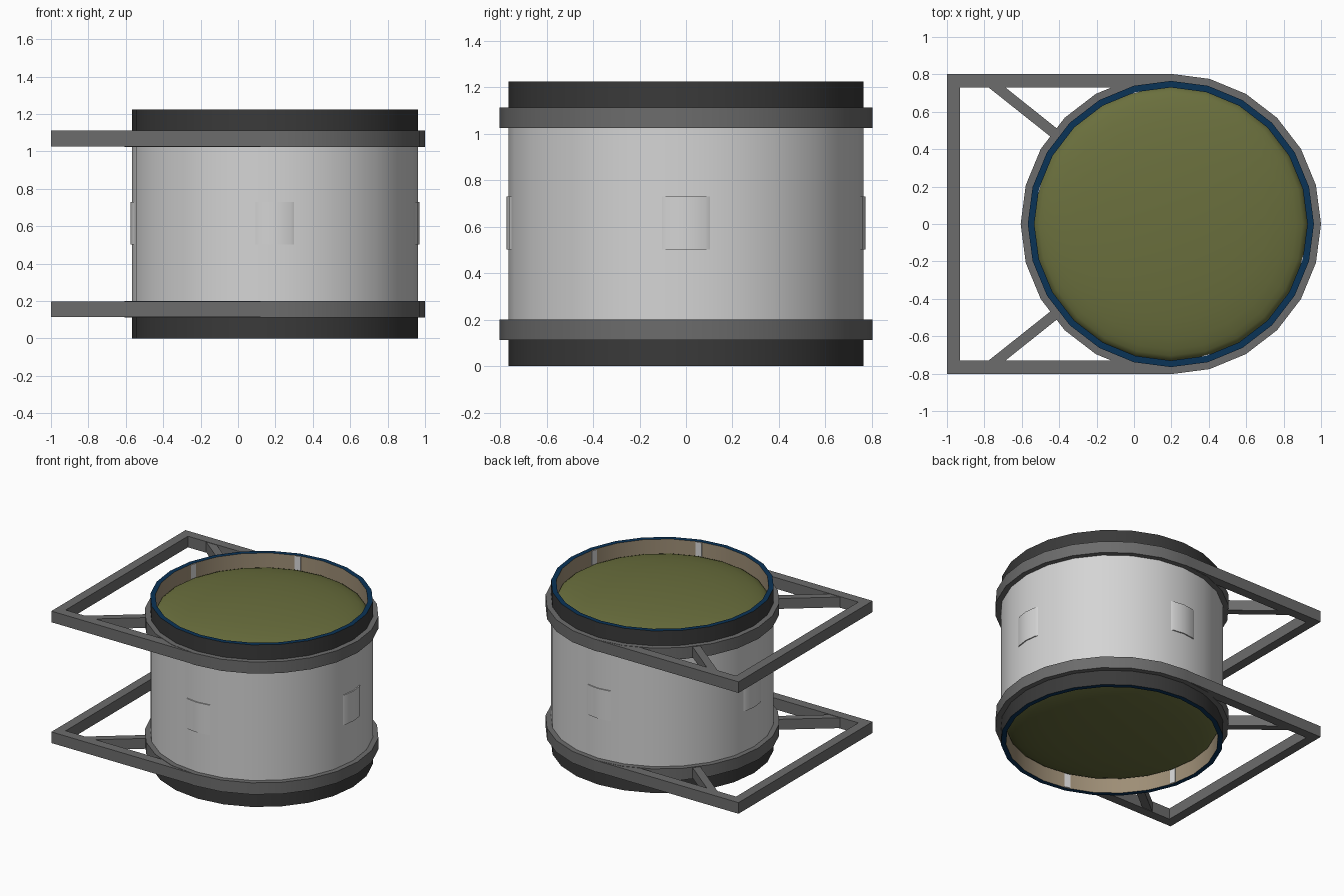
import bpy, bmesh, math
from mathutils import Vector

if "Cube" in bpy.data.objects:
    bpy.data.objects.remove(bpy.data.objects["Cube"])

CX, H, N = 0.197, 1.225, 24
R, RI, RR = 0.765, 0.73, 0.803


def mat(name, c):
    m = bpy.data.materials.new(name)
    m.diffuse_color = (*c, 1)
    m.use_nodes = True
    m.node_tree.nodes["Principled BSDF"].inputs["Base Color"].default_value = m.diffuse_color
    return m


SHELL = mat("light_grey", (0.66, 0.66, 0.66))
DARK = mat("charcoal", (0.042, 0.042, 0.042))
FRAME = mat("mid_grey", (0.15, 0.15, 0.15))
NAVY = mat("navy", (0.003, 0.033, 0.095))
OLIVE = mat("olive", (0.145, 0.16, 0.047))
TAN = mat("tan", (0.34, 0.27, 0.18))


def finish(name, bm, mats, smooth=True):
    me = bpy.data.meshes.new(name)
    bm.to_mesh(me)
    bm.free()
    ob = bpy.data.objects.new(name, me)
    bpy.context.collection.objects.link(ob)
    for m in mats:
        me.materials.append(m)
    if smooth:
        bpy.ops.object.select_all(action='DESELECT')
        ob.select_set(True)
        bpy.context.view_layer.objects.active = ob
        bpy.ops.object.shade_smooth_by_angle(angle=math.radians(35))
    return ob


def revolve(name, profile, mats, slots=None, closed=True):
    """Lathe an (r, z) profile about the drum axis; one material slot per profile edge."""
    bm = bmesh.new()
    rings = []
    for r, z in profile:
        if r == 0:
            rings.append([bm.verts.new((CX, 0, z))] * N)
        else:
            rings.append([bm.verts.new((CX + r * math.cos(2 * math.pi * i / N),
                                        r * math.sin(2 * math.pi * i / N), z)) for i in range(N)])
    n = len(profile)
    for k in range(n if closed else n - 1):
        a, b = rings[k], rings[(k + 1) % n]
        for i in range(N):
            j = (i + 1) % N
            vs = list(dict.fromkeys((a[i], a[j], b[j], b[i])))
            f = bm.faces.new(vs)
            f.material_index = slots[k] if slots else 0
    if closed:
        bmesh.ops.recalc_face_normals(bm, faces=bm.faces)
    return finish(name, bm, mats)


def prism(name, pts, z0, z1, material, smooth=False):
    """Extrude a plan outline between two heights."""
    bm = bmesh.new()
    f = bm.faces.new([bm.verts.new((x, y, z0)) for x, y in pts])
    top = bmesh.ops.extrude_face_region(bm, geom=[f])["geom"]
    bmesh.ops.translate(bm, vec=(0, 0, z1 - z0),
                        verts=[v for v in top if isinstance(v, bmesh.types.BMVert)])
    bmesh.ops.recalc_face_normals(bm, faces=bm.faces)
    return finish(name, bm, [material], smooth)


def radial(a):
    """Outward and sideways directions at an angle round the drum."""
    return Vector((math.cos(a), math.sin(a))), Vector((-math.sin(a), math.cos(a)))


# Drum shell: charcoal ends, light middle, navy rims, tan lining
revolve("drum_shell",
        [(RI, 0), (R, 0), (R, 0.115), (R, H - 0.115), (R, H), (RI, H)],
        [SHELL, DARK, NAVY, TAN], [2, 1, 0, 1, 2, 3])

for end in ("lower", "upper"):
    up = end == "upper"

    def flip(z):
        return z if up else H - z

    # Domed recessed cap
    steps = [1, 0.99, 0.965, 0.92, 0.84, 0.7, 0.5, 0.25, 0]
    prof = [(RI * t, flip(1.10 + 0.105 * math.sqrt(1 - t * t))) for t in steps]
    if not up:
        prof.reverse()
    revolve(end + "_cap", prof, [OLIVE], closed=False)

    # Clamp ring and support frame
    z0, z1 = sorted((flip(1.025), flip(1.113)))
    revolve(end + "_clamp_ring", [(R - 0.02, z0), (RR, z0), (RR, z1), (R - 0.02, z1)], [FRAME])
    z0, z1 = z0 + 0.002, z1 - 0.002
    prism(end + "_frame_back_bar",
          [(-1, -0.801), (-0.93, -0.801), (-0.93, 0.801), (-1, 0.801)], z0, z1, FRAME)
    for side, s in (("left", 1), ("right", -1)):
        prism(f"{end}_{side}_frame_arm",
              [(-0.95, s * 0.73), (0.1, s * 0.73), (CX, s * 0.78), (CX, s * 0.801),
               (-0.95, s * 0.801)], z0, z1, FRAME)
        prism(f"{end}_{side}_frame_brace",
              [(-0.79, s * 0.74), (-0.70, s * 0.74), (-0.38, s * 0.485), (-0.425, s * 0.45)],
              z0 + 0.003, z1 - 0.003, FRAME)

    # Light strips on the lining
    for d in (105, 165, 285, 345):
        u, t = radial(math.radians(d if up else -d))
        pts = [Vector((CX, 0)) + u * r + t * w for r, w in
               ((0.724, -0.022), (0.735, -0.022), (0.735, 0.022), (0.724, 0.022))]
        za, zb = sorted((flip(1.09), flip(H - 0.004)))
        prism(f"{end}_lining_strip", pts, za, zb, SHELL)

# Slightly raised plates at the four quarters, following the facets of the drum
slope = math.tan(math.pi / N)
for q in range(4):
    u, t = radial(q * math.pi / 2)
    outline = [(0.773 - 0.085 * slope, -0.085), (0.773, 0), (0.773 - 0.085 * slope, 0.085),
               (0.764 - 0.105 * slope, 0.105), (0.755, 0), (0.764 - 0.105 * slope, -0.105)]
    prism("side_plate", [Vector((CX, 0)) + u * r + t * k for r, k in outline],
          0.503, 0.73, SHELL, True)
